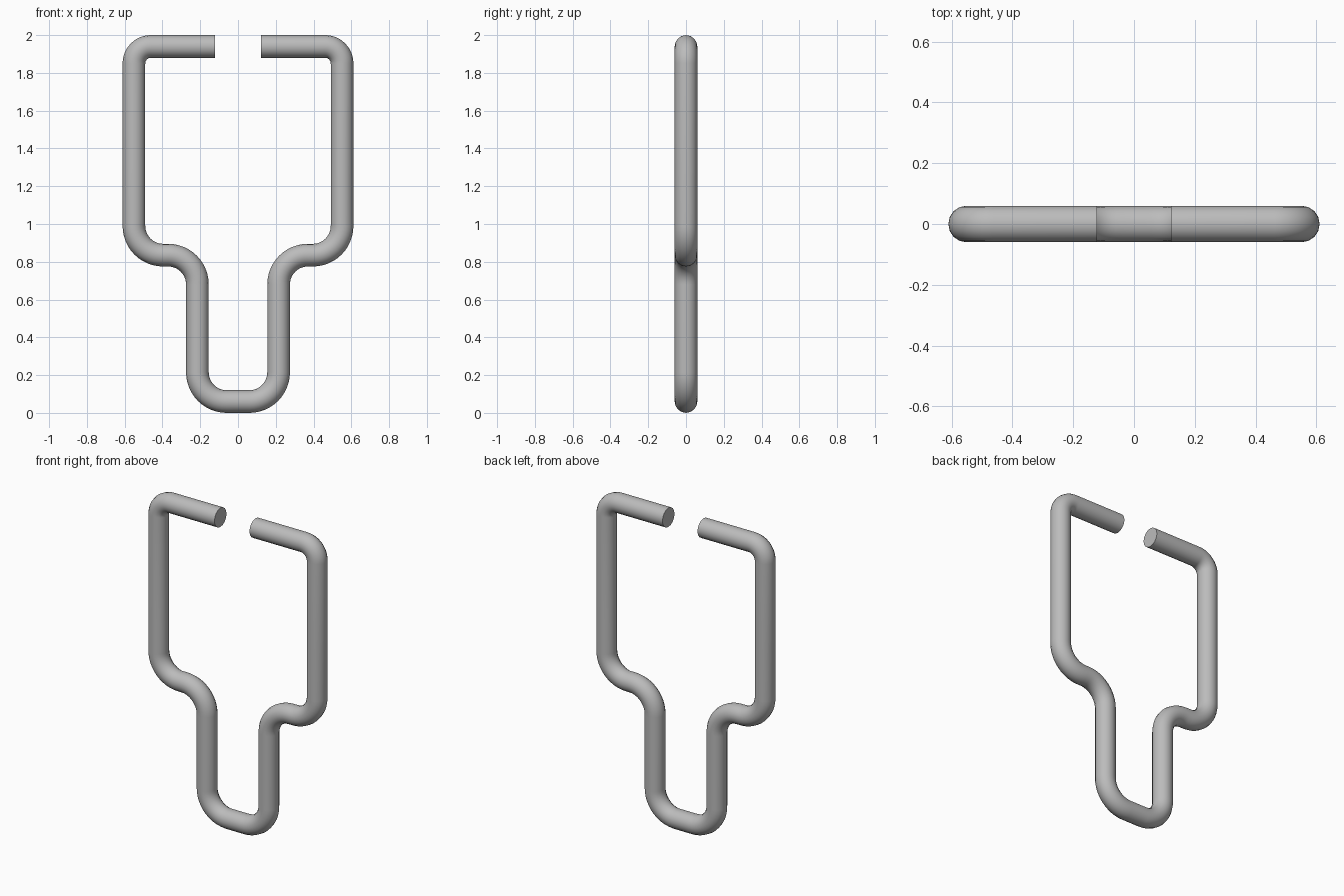
import bpy
import math
from mathutils import Vector

if "Cube" in bpy.data.objects:
    bpy.data.objects.remove(bpy.data.objects["Cube"], do_unlink=True)

WIRE = 0.06        # rod radius
BEND = 0.155       # centreline radius of the lower bends
TOP_BEND = 0.09    # tighter bend at the top corners
STEPS = 12

steel = bpy.data.materials.new("Grey steel")
steel.use_nodes = True
grey = (0.5, 0.5, 0.5, 1)
steel.diffuse_color = grey
steel.node_tree.nodes["Principled BSDF"].inputs["Base Color"].default_value = grey


def fillet(before, corner, after, radius):
    """Points of a quarter-circle bend rounding a square corner."""
    a = (before - corner).normalized() * radius
    b = (after - corner).normalized() * radius
    angles = [math.pi / 2 * i / STEPS for i in range(STEPS + 1)]
    return [corner + a * (1 - math.sin(t)) + b * (1 - math.cos(t)) for t in angles]


# Half of the centreline, from the open end down to the foot: x, z, bend radius
half = [(0.122, 1.94, 0), (0.551, 1.94, TOP_BEND), (0.551, 0.835, BEND),
        (0.215, 0.835, BEND), (0.215, WIRE, BEND)]
corners = half + [(-x, z, r) for x, z, r in reversed(half)]
points = [Vector((x, 0, z)) for x, z, r in corners]

path = [points[0]]
for i in range(1, len(points) - 1):
    path += fillet(points[i - 1], points[i], points[i + 1], corners[i][2])
path.append(points[-1])

# Round rod swept along the path, with flat closed ends
curve = bpy.data.curves.new("bent_rod", "CURVE")
curve.dimensions = "3D"
curve.bevel_depth = WIRE
curve.bevel_resolution = 6
curve.use_fill_caps = True
spline = curve.splines.new("POLY")
spline.points.add(len(path) - 1)
for point, co in zip(spline.points, path):
    point.co = (*co, 1)
rod = bpy.data.objects.new("bent_rod", curve)
bpy.context.collection.objects.link(rod)
curve.materials.append(steel)

# Smooth sides, sharp end rims
bpy.ops.object.select_all(action="DESELECT")
rod.select_set(True)
bpy.context.view_layer.objects.active = rod
bpy.ops.object.convert(target="MESH")
bpy.ops.object.shade_smooth_by_angle(angle=math.radians(40))
